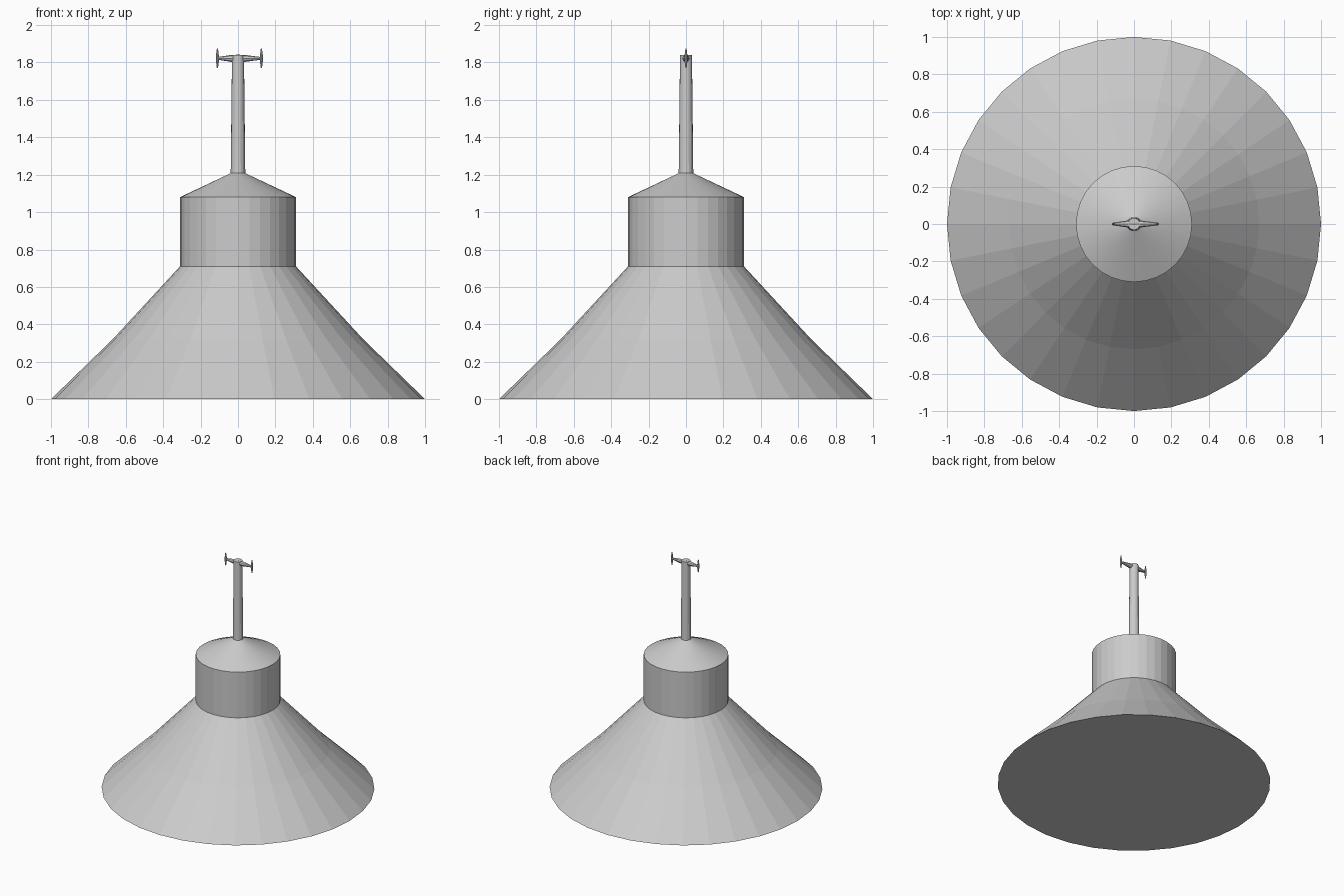
import bpy, bmesh
from math import cos, sin, pi
from mathutils import Matrix

if "Cube" in bpy.data.objects:
    bpy.data.objects.remove(bpy.data.objects["Cube"])


def lathe(name, profile, sides, matrix=Matrix(), smooth=False):
    """Closed solid of revolution around z from (radius, height) points."""
    bm = bmesh.new()
    rings = [[bm.verts.new((r * cos(2 * pi * i / sides), r * sin(2 * pi * i / sides), z))
              for i in range(sides)] for r, z in profile]
    for a, b in zip(rings, rings[1:]):
        for i in range(sides):
            j = (i + 1) % sides
            bm.faces.new((a[i], a[j], b[j], b[i])).smooth = smooth
    bm.faces.new(rings[0][::-1])
    bm.faces.new(rings[-1])
    bm.transform(matrix)
    bmesh.ops.recalc_face_normals(bm, faces=bm.faces)
    mesh = bpy.data.meshes.new(name)
    bm.to_mesh(mesh)
    bm.free()
    obj = bpy.data.objects.new(name, mesh)
    bpy.context.collection.objects.link(obj)
    return obj


# Wide flared skirt
lathe("skirt", [(1.0, 0), (0.67, 0.32), (0.31, 0.71)], 32)

# Drum and its shallow conical cap
lathe("drum", [(0.31, 0.71), (0.31, 1.08)], 32)
lathe("cap", [(0.31, 1.08), (0.035, 1.21)], 32, smooth=True)

# Slightly tapered mast
lathe("mast", [(0.039, 1.21), (0.032, 1.84)], 16)

# Crossbar arms and upright tips at either end
for side, tip_x in (("left", -0.11), ("right", 0.125)):
    s = 1 if tip_x > 0 else -1
    along_x = Matrix.Translation((0, 0, 1.822)) @ Matrix.Rotation(s * pi / 2, 4, 'Y')
    lathe(side + "_arm", [(0.02, 0), (0.018, 0.04), (0.007, abs(tip_x))], 8, along_x)
    tip = Matrix.Translation((tip_x, 0, 1.822))
    lathe(side + "_tip", [(0.003, -0.052), (0.008, -0.015), (0.008, 0.015), (0.003, 0.052)], 8, tip)
